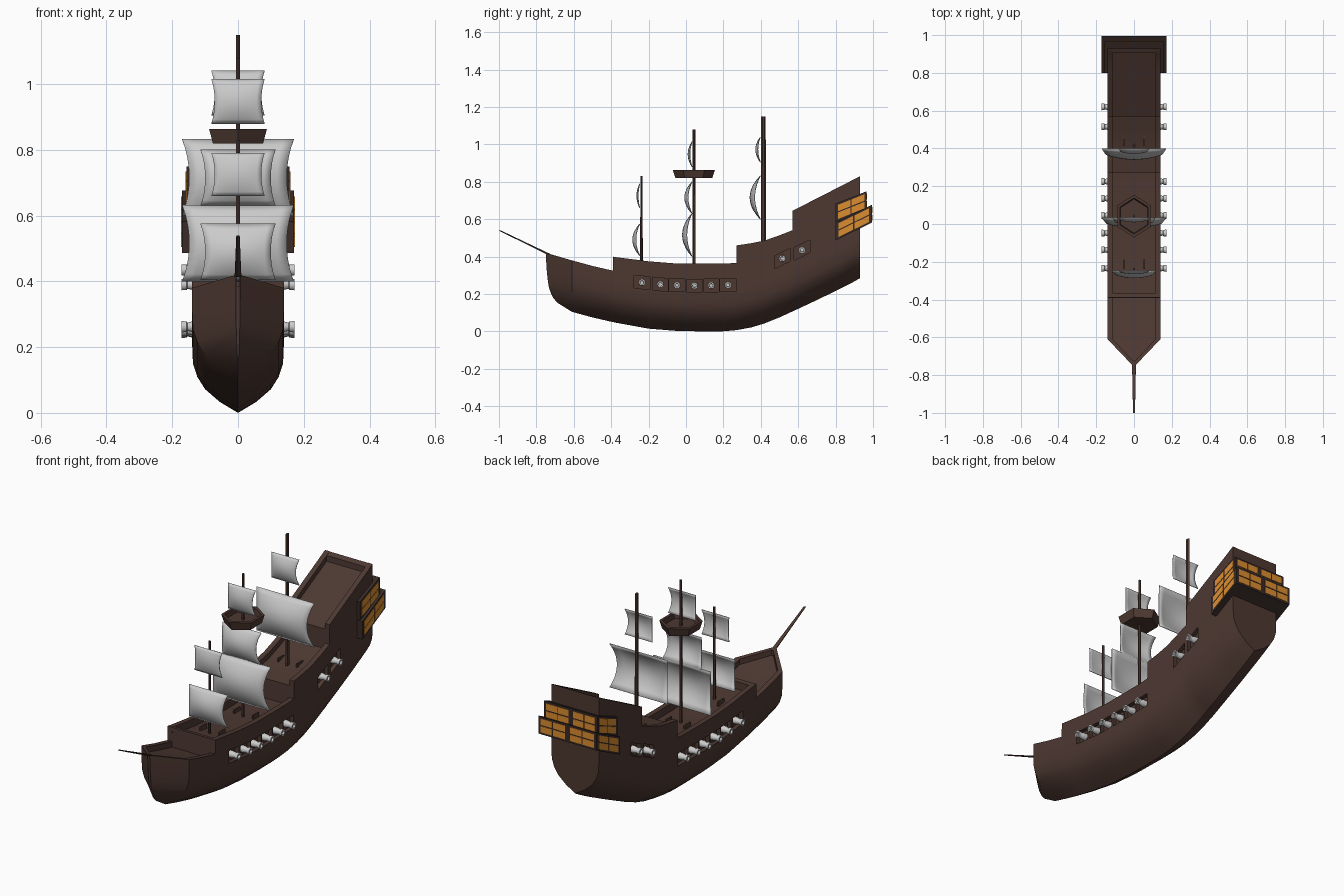
import bpy, bmesh, math
from mathutils import Vector

if "Cube" in bpy.data.objects:
    bpy.data.objects.remove(bpy.data.objects["Cube"])


def material(name, col):
    m = bpy.data.materials.new(name)
    m.diffuse_color = (*col, 1)
    m.use_nodes = True
    m.node_tree.nodes["Principled BSDF"].inputs["Base Color"].default_value = m.diffuse_color
    return m


WOOD = material("dark_wood", (0.075, 0.04, 0.031))
FRAME = material("frame_wood", (0.04, 0.024, 0.02))
GLASS = material("window_glow", (0.72, 0.27, 0.03))


def finish(name, bm, mat=None, smooth=None):
    bmesh.ops.recalc_face_normals(bm, faces=bm.faces)
    me = bpy.data.meshes.new(name)
    bm.to_mesh(me)
    bm.free()
    ob = bpy.data.objects.new(name, me)
    bpy.context.collection.objects.link(ob)
    if mat:
        me.materials.append(mat)
    if smooth:
        shade(ob, smooth)
    return ob


def shade(ob, angle):
    bpy.ops.object.select_all(action='DESELECT')
    ob.select_set(True)
    bpy.context.view_layer.objects.active = ob
    bpy.ops.object.shade_smooth_by_angle(angle=math.radians(angle))


def loft(bm, rings):
    """Skin closed rings of equal size and cap both ends."""
    vs = [[bm.verts.new(p) for p in r] for r in rings]
    n = len(vs[0])
    for a, b in zip(vs, vs[1:]):
        for i in range(n):
            bm.faces.new((a[i], a[(i + 1) % n], b[(i + 1) % n], b[i]))
    bm.faces.new(vs[0])
    bm.faces.new(vs[-1])


def slab(bm, o, u, v, d):
    """Parallelepiped from a corner and three edge vectors."""
    o, u, v, d = map(Vector, (o, u, v, d))
    loft(bm, [[o, o + u, o + u + v, o + v], [o + d, o + u + d, o + u + v + d, o + v + d]])


# ---- hull: lofted stations (y, keel z, rail z, deck drop) with stepped decks
def mirrored(half):
    return half + [(-x, y, z) for x, y, z in reversed(half[1:])]


def station(y, k, top, drop):
    return mirrored([(0, y, k), (.055, y, k + .033), (.10, y, k + .072), (.124, y, k + .11),
                     (.137, y, k + .15), (.14, y, min(k + .22, top - .04)), (.14, y, top),
                     (.113, y, top), (.113, y, top - drop)])


D = .04
stem = mirrored([(0, -.69, .155), (.003, -.71, .18), (.004, -.727, .215), (.005, -.735, .245),
                 (.006, -.74, .28), (.006, -.745, .33), (.006, -.75, .42),
                 (.005, -.725, .413), (.005, -.725, .385)])
stations = [(-.61, .105, .38, .03), (-.5, .075, .35, .03), (-.391, .05, .325, .03),
            (-.39, .05, .40, .001), (-.366, .045, .396, .001), (-.365, .045, .396, D),
            (-.2, .015, .375, D), (-.05, .003, .363, D), (.1, 0, .362, D), (.2, .001, .363, D),
            (.269, .007, .366, D), (.27, .007, .46, .03), (.35, .022, .472, .03),
            (.42, .043, .486, .03), (.5, .075, .514, .03), (.569, .107, .541, .03),
            (.57, .107, .645, .03), (.7, .168, .712, .03), (.82, .226, .773, .03),
            (.905, .27, .817, .03), (.906, .271, .818, .001), (.93, .285, .83, .001)]
bm = bmesh.new()
loft(bm, [stem] + [station(*s) for s in stations])
hull = finish("hull", bm, WOOD)

# ---- gun ports cut into both sides
guns = [(-.235, .262), (-.137, .252), (-.048, .247), (.045, .245), (.135, .246), (.225, .248),
        (.515, .39), (.62, .435)]
bm = bmesh.new()
for i, (y, z) in enumerate(guns):
    slope = .04 if i > 5 else (-.008 if i < 2 else 0)
    for s in (-1, 1):
        slab(bm, (s * .118, y - .042, z - .034 - slope / 2), (0, .084, slope), (0, 0, .068), (s * .05, 0, 0))
cutter = finish("port_cutter", bm)
cutter.hide_render = True
mod = hull.modifiers.new("ports", 'BOOLEAN')
mod.operation, mod.solver, mod.object = 'DIFFERENCE', 'EXACT', cutter
bpy.context.view_layer.objects.active = hull
bpy.ops.object.modifier_apply(modifier="ports")
bpy.data.objects.remove(cutter)
shade(hull, 28)

# ---- cannons: turned barrels along x
barrel = [(.11, .019), (.135, .018), (.154, .013), (.156, .017), (.172, .018), (.172, .010), (.15, .009)]
bm = bmesh.new()
for y, z in guns:
    for s in (-1, 1):
        loft(bm, [[(s * x, y + r * math.cos(a * math.pi / 5), z + r * math.sin(a * math.pi / 5))
                   for a in range(10)] for x, r in barrel])
finish("cannons", bm, None, 40)


# ---- masts and bowsprit
def hexagon(y, z, rx, ry):
    return [(rx * math.sin(a * math.pi / 3), y + ry * math.cos(a * math.pi / 3), z) for a in range(6)]


for name, y, base, top, rx, ry in [("fore_mast", -.238, .33, .83, .007, .007),
                                   ("main_mast", .043, .31, 1.08, .007, .008),
                                   ("mizzen_mast", .414, .44, 1.15, .008, .0135)]:
    bm = bmesh.new()
    loft(bm, [hexagon(y, base, rx, ry), hexagon(y, top, rx * .9, ry * .9)])
    finish(name, bm, WOOD)
bm = bmesh.new()
loft(bm, [hexagon(-.735, .413, .012, .012), hexagon(-.996, .54, .006, .006)])
finish("bowsprit", bm, WOOD)

# ---- deck rails behind the masts
bm = bmesh.new()
for y, z in [(-.238, .34), (.043, .322), (.414, .455)]:
    for s in (-1, 1):
        slab(bm, (s * .055 - .004, y, z - .01), (.008, 0, 0), (0, .05, 0), (0, 0, .03))
finish("deck_rails", bm, WOOD)

# ---- crow's nest: open hexagonal tub
bm = bmesh.new()
loft(bm, [hexagon(.042, z, r * .9, r) for z, r in
          [(.82, .098), (.864, .113), (.864, .096), (.838, .09)]])
finish("lookout_nest", bm, WOOD)


# ---- sails: billowed grids with pinched sides
def sail(name, y, z0, z1, w, bulge):
    bm = bmesh.new()
    nu, nv = 10, 10
    g = []
    for j in range(nv + 1):
        v = 2 * j / nv - 1
        row = []
        for i in range(nu + 1):
            u = 2 * i / nu - 1
            half = w * (.87 + .13 * v * v)
            depth = bulge * (1 - v * v) * (.55 + .45 * (1 - u * u))
            row.append(bm.verts.new((u * half, y - depth, z0 + (z1 - z0) * (v + 1) / 2)))
        g.append(row)
    for j in range(nv):
        for i in range(nu):
            bm.faces.new((g[j][i], g[j][i + 1], g[j + 1][i + 1], g[j + 1][i]))
    ob = finish(name, bm)
    m = ob.modifiers.new("cloth", 'SOLIDIFY')
    m.thickness, m.offset = .004, 0
    shade(ob, 40)


for args in [("fore_course", -.247, .405, .575, .114, .038), ("fore_topsail", -.247, .66, .79, .081, .016),
             ("main_course", .033, .40, .632, .17, .052), ("main_topsail", .033, .63, .80, .114, .04),
             ("main_topgallant", .033, .88, 1.015, .081, .022),
             ("mizzen_course", .398, .60, .832, .17, .056), ("mizzen_topsail", .398, .905, 1.04, .081, .025)]:
    sail(*args)


# ---- stern gallery: two slanted tiers with glowing panes
def panes(bm, o, u, v, out, cols, rows, gap=.08):
    o, u, v = map(Vector, (o, u, v))
    for i in range(cols):
        for j in range(rows):
            slab(bm, o + u * (i + gap / 2) / cols + v * (j + gap) / rows,
                 u * (1 - gap) / cols, v * (1 - 2 * gap) / rows, out)


glass = bmesh.new()
for name, w, yb, zf, zb, h in [("upper_gallery", .157, .966, .585, .652, .098),
                               ("lower_gallery", .171, .994, .487, .582, .095)]:
    bm = bmesh.new()
    along, up = Vector((0, yb - .80, zb - zf)), Vector((0, 0, h))
    slab(bm, (-w, .80, zf), along, up, (2 * w, 0, 0))
    finish(name, bm, FRAME)
    for s in (-1, 1):
        panes(glass, Vector((s * w, .80, zf)) + along * .06 + up * .08, along * .88, up * .84,
              (s * .002, 0, 0), 2, 2)
        panes(glass, Vector((s * w * .93, yb, zb)) + up * .08, (-s * w * .86, 0, 0), up * .84,
              (0, .002, 0), 2, 2)
finish("gallery_windows", glass, GLASS)
